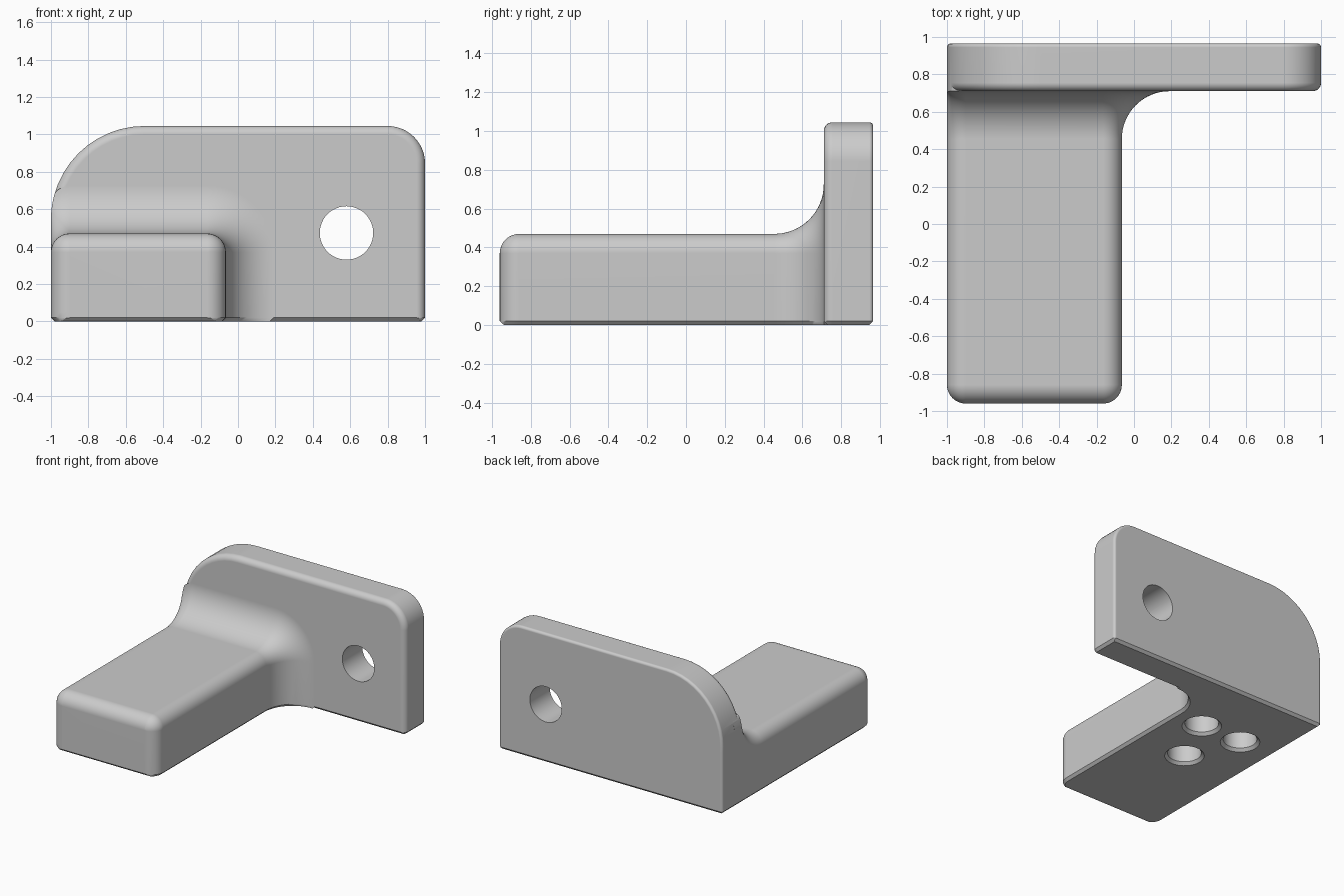
import bpy, bmesh, math
from mathutils import Matrix

if "Cube" in bpy.data.objects:
    bpy.data.objects.remove(bpy.data.objects["Cube"], do_unlink=True)

CHAMFER = 0.02
PLATE_FRONT, PLATE_BACK, ARM_FRONT = 0.71, 0.965, -0.96
BIG_R = 0.5          # large plate corner
PLATE_TOP = 1.045
STEPS = 12

grey = bpy.data.materials.new("plain grey")
grey.use_nodes = True
colour = (0.6, 0.6, 0.6, 1)
grey.diffuse_color = colour
grey.node_tree.nodes["Principled BSDF"].inputs["Base Color"].default_value = colour


def loft(name, rings):
    """Skin closed rings of equal length and cap both ends."""
    bm = bmesh.new()
    loops = [[bm.verts.new(p) for p in ring] for ring in rings]
    n = len(loops[0])
    for a, b in zip(loops, loops[1:]):
        for i in range(n):
            j = (i + 1) % n
            bm.faces.new((a[i], a[j], b[j], b[i]))
    bm.faces.new(loops[0])
    bm.faces.new(loops[-1])
    bmesh.ops.remove_doubles(bm, verts=bm.verts, dist=1e-4)
    bmesh.ops.recalc_face_normals(bm, faces=bm.faces)
    mesh = bpy.data.meshes.new(name)
    bm.to_mesh(mesh)
    bm.free()
    mesh.materials.append(grey)
    obj = bpy.data.objects.new(name, mesh)
    bpy.context.collection.objects.link(obj)
    return obj


def section(y, xl, xr, zt, rl, rr, zb):
    """Upright outline: chamfered bottom, two rounded top corners."""
    c = CHAMFER - zb
    pts = [(xl + c, zb), (xr - c, zb), (xr, CHAMFER)]
    for i in range(STEPS + 1):
        a = math.pi / 2 * i / STEPS
        pts.append((xr - rr + rr * math.cos(a), zt - rr + rr * math.sin(a)))
    for i in range(STEPS + 1):
        a = math.pi / 2 * (1 + i / STEPS)
        pts.append((xl + rl + rl * math.cos(a), zt - rl + rl * math.sin(a)))
    for i in range(1, STEPS + 1):
        pts.append((xl, zt - rl + (CHAMFER - zt + rl) * i / STEPS))
    # keep the left side inside the big plate corner
    out = []
    for x, z in pts:
        h = z - (PLATE_TOP - BIG_R)
        if h > 0:
            x = max(x, -1 + BIG_R - math.sqrt(max(0, BIG_R ** 2 - h * h)))
        out.append((x, y, z))
    return out


def rounding(r):
    """Pairs of (distance from the end, inset) along a rounded edge."""
    angles = [math.pi / 2 * i / 8 for i in range(9)]
    return [(r - r * math.cos(a), r - r * math.sin(a)) for a in angles]


# Upright plate
def plate_section(y, t, d):
    return section(y, -1 + t, 1 - t, PLATE_TOP - t, BIG_R - t, 0.2 - t, max(0, CHAMFER - d))


rings = [plate_section(PLATE_FRONT + d, t, d) for d, t in rounding(0.045)]
rings += [plate_section(PLATE_BACK - d, t, d) for d, t in reversed(rounding(0.02))]
bracket = loft("bracket", rings)

# Arm: rounded nose, straight run, flare into the plate
NOSE, FILLET = 0.1, 0.255


def arm_section(y, left, grow, zb=0):
    r = NOSE + grow
    return section(y, -1 + left, -0.065 + grow, 0.47 + grow, NOSE - left, r, zb)


rings = [arm_section(ARM_FRONT + d, t, -t, max(0, CHAMFER - d)) for d, t in rounding(NOSE)]
for i in range(17):
    a = math.pi / 2 * i / 16
    rings.append(arm_section(PLATE_FRONT - FILLET + FILLET * math.sin(a), 0,
                             FILLET * (1 - math.cos(a))))
rings.append(arm_section(PLATE_FRONT + 0.09, 0, FILLET))
arm = loft("arm", rings)


# Hole cutters
def bore(name, profile, place):
    turn = [2 * math.pi * i / 48 for i in range(48)]
    obj = loft(name, [[(r * math.cos(a), r * math.sin(a), z) for a in turn] for z, r in profile])
    obj.data.transform(place)
    return obj


cutters = [bore("wall_hole_cutter", [(-0.3, 0.143), (0.3, 0.143)],
                Matrix.Translation((0.58, 0.84, 0.473)) @ Matrix.Rotation(math.pi / 2, 4, "X"))]
for x, y in ((-0.32, 0.4), (-0.69, 0.4), (-0.505, -0.02)):
    cutters.append(bore("base_hole_cutter", [(-0.02, 0.167), (0.022, 0.125), (0.3, 0.125)],
                        Matrix.Translation((x, y, 0))))


def combine(target, other, operation):
    mod = target.modifiers.new(operation.lower(), "BOOLEAN")
    mod.operation, mod.solver, mod.object = operation, "EXACT", other
    bpy.context.view_layer.objects.active = target
    bpy.ops.object.modifier_apply(modifier=mod.name)
    bpy.data.objects.remove(other, do_unlink=True)


combine(bracket, arm, "UNION")
for cutter in cutters:
    combine(bracket, cutter, "DIFFERENCE")

# Smooth shading with crisp chamfers
bpy.ops.object.select_all(action="DESELECT")
bracket.select_set(True)
bpy.context.view_layer.objects.active = bracket
bpy.ops.object.shade_smooth_by_angle(angle=math.radians(30))
weighted = bracket.modifiers.new("even_shading", "WEIGHTED_NORMAL")
weighted.keep_sharp = True
